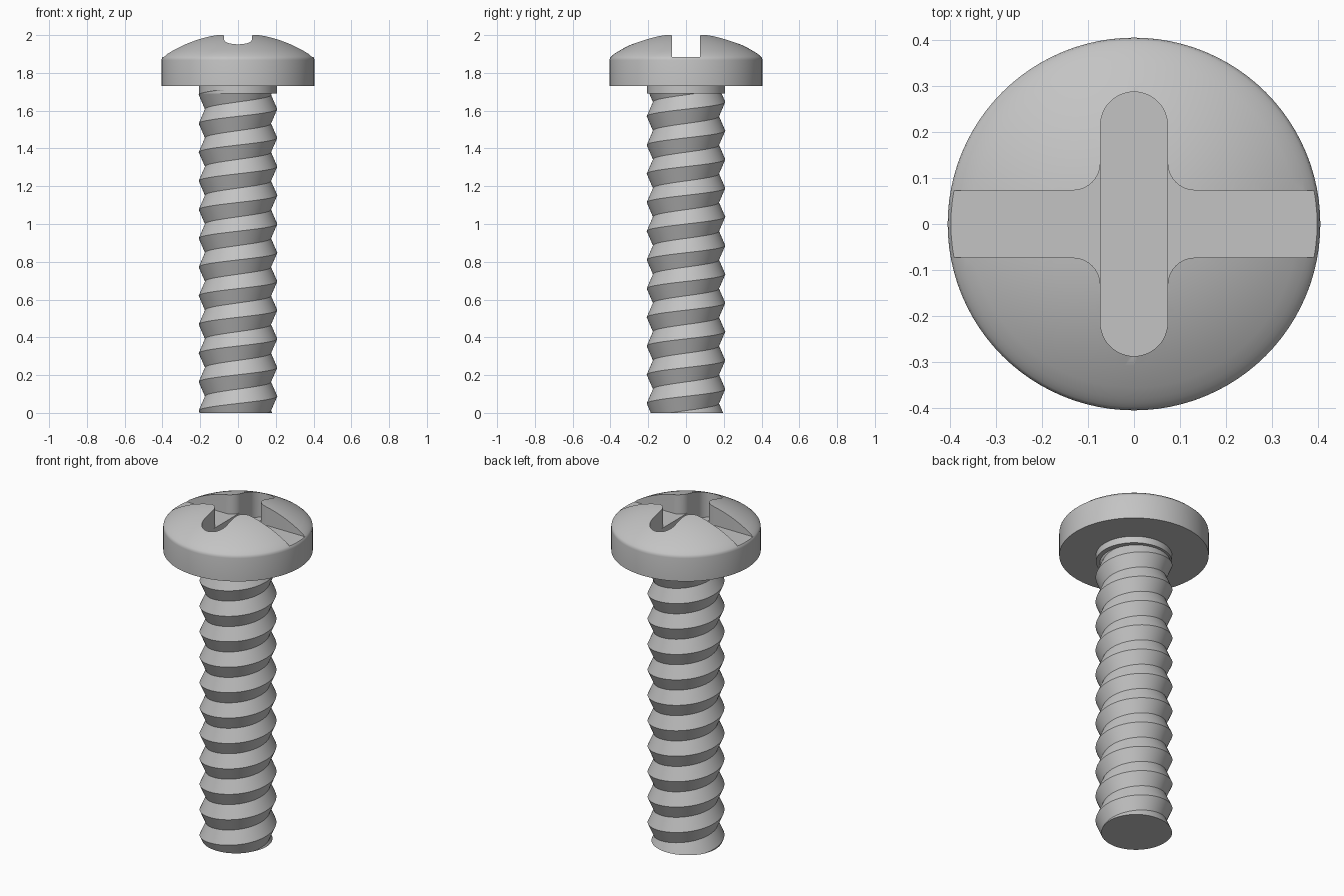
import bpy, bmesh
from math import cos, sin, pi, sqrt, radians

default = bpy.data.objects.get("Cube")
if default:
    bpy.data.objects.remove(default, do_unlink=True)

steel = bpy.data.materials.new("light_grey_steel")
steel.use_nodes = True
GREY = (0.55, 0.55, 0.55, 1)
steel.diffuse_color = GREY
steel.node_tree.nodes["Principled BSDF"].inputs["Base Color"].default_value = GREY

SEG = 96


def make_object(name, bm):
    bmesh.ops.recalc_face_normals(bm, faces=bm.faces)
    mesh = bpy.data.meshes.new(name)
    bm.to_mesh(mesh)
    bm.free()
    obj = bpy.data.objects.new(name, mesh)
    bpy.context.collection.objects.link(obj)
    mesh.materials.append(steel)
    return obj


def smooth(obj, angle):
    bpy.ops.object.select_all(action='DESELECT')
    obj.select_set(True)
    bpy.context.view_layer.objects.active = obj
    bpy.ops.object.shade_smooth_by_angle(angle=radians(angle))


def lathe(name, profile):
    """Revolve (radius, z) points about z; ends are closed to the axis."""
    bm = bmesh.new()
    rings = [[bm.verts.new((r * cos(2 * pi * i / SEG), r * sin(2 * pi * i / SEG), z))
              for i in range(SEG)] for r, z in profile]
    for a, b in zip(rings, rings[1:]):
        for i in range(SEG):
            j = (i + 1) % SEG
            bm.faces.new((a[i], a[j], b[j], b[i]))
    bm.faces.new(rings[0])
    bm.faces.new(rings[-1])
    return make_object(name, bm)


def prism(name, outline, z0, z1):
    bm = bmesh.new()
    face = bm.faces.new([bm.verts.new((x, y, z0)) for x, y in outline])
    top = bmesh.ops.extrude_face_region(bm, geom=[face])
    for v in top["geom"]:
        if isinstance(v, bmesh.types.BMVert):
            v.co.z = z1
    obj = make_object(name, bm)
    obj.hide_render = True
    return obj


# Domed head: flat underside, straight wall, rounded rim, spherical crown
HEAD_R, HEAD_Z, DOME_R, APEX = 0.405, 1.73, 0.70, 2.013


def dome_z(r):
    return APEX - DOME_R + sqrt(DOME_R ** 2 - r * r)


profile = [(0.1, HEAD_Z), (HEAD_R, HEAD_Z), (HEAD_R, 1.868),
           (0.403, 1.878), (0.398, 1.885), (0.39, 1.892)]
profile += [(0.38 * (1 - i / 16), dome_z(0.38 * (1 - i / 16))) for i in range(16)]
head = lathe("head", profile)

# Shallow cross slot with rounded inner corners, open at both sides
W, FILLET = 0.073, 0.06
C = W + FILLET
corner = [(0.5, W)] + [(C + FILLET * cos(a), C + FILLET * sin(a))
                       for a in (-pi / 2 - i * pi / 16 for i in range(9))]
upper = corner + [(-x, y) for x, y in reversed(corner)]
slot = upper + [(-x, -y) for x, y in upper]
slot_cutter = prism("slot_cutter", slot, 1.885, 2.2)

# Deeper recess with round ends, running front to back
half = [(W * cos(pi * i / 24), 0.287 - W + W * sin(pi * i / 24)) for i in range(25)]
recess_cutter = prism("recess_cutter", half + [(-x, -y) for x, y in half], 1.81, 2.2)

bpy.context.view_layer.objects.active = head
for cutter in (slot_cutter, recess_cutter):
    mod = head.modifiers.new("cut", 'BOOLEAN')
    mod.operation = 'DIFFERENCE'
    mod.solver = 'EXACT'
    mod.object = cutter
    bpy.ops.object.modifier_apply(modifier=mod.name)
    bpy.data.objects.remove(cutter, do_unlink=True)
smooth(head, 30)

# Threaded shaft: crest and root helices joined by sloping flanks
CREST, ROOT, PITCH, START = 0.208, 0.175, 0.152, 0.088 - 2 * 0.152
STEPS = 64
bm = bmesh.new()


def helix(radius, offset):
    return [bm.verts.new((radius * cos(2 * pi * m / STEPS), radius * sin(2 * pi * m / STEPS),
                          START + offset + PITCH * m / STEPS)) for m in range(STEPS * 14)]


crest, root = helix(CREST, 0), helix(ROOT, PITCH / 2)
for m in range(len(crest) - 1):
    bm.faces.new((crest[m], crest[m + 1], root[m + 1], root[m]))
    if m + 1 + STEPS < len(crest):
        bm.faces.new((root[m], root[m + 1], crest[m + STEPS + 1], crest[m + STEPS]))

# Trim both ends flat and cap them
for z, side in ((0, -1), (1.71, 1)):
    bmesh.ops.bisect_plane(bm, geom=bm.verts[:] + bm.edges[:] + bm.faces[:], dist=1e-5,
                           plane_co=(0, 0, z), plane_no=(0, 0, side), clear_outer=True)
    rim = [e for e in bm.edges if e.is_boundary and all(abs(v.co.z - z) < 1e-4 for v in e.verts)]
    bmesh.ops.edgeloop_fill(bm, edges=rim)
shaft = make_object("threaded_shaft", bm)
smooth(shaft, 30)

# Plain neck under the head
neck = lathe("neck", [(0.206, 1.69), (0.206, 1.74)])
smooth(neck, 30)
